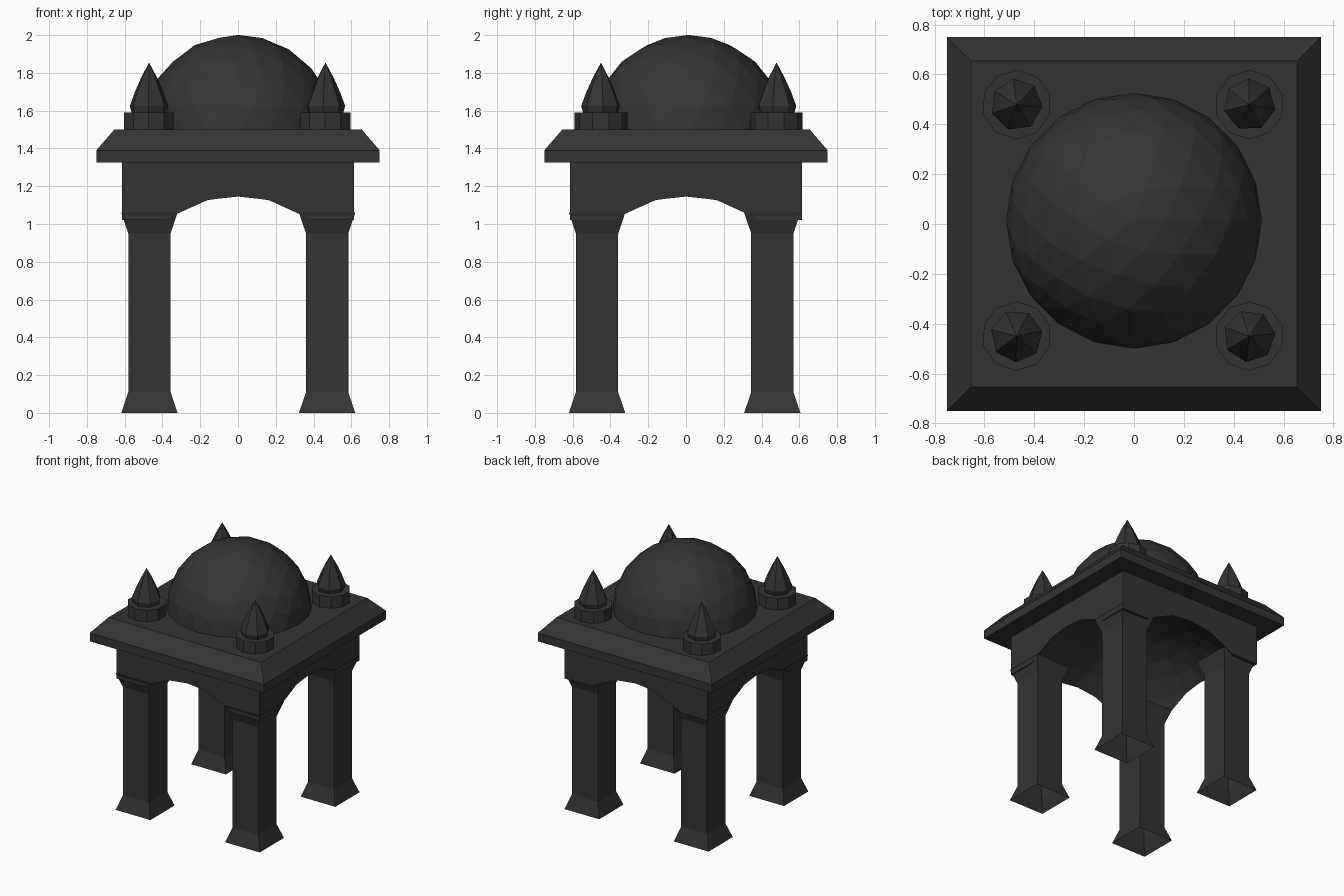
import bpy, bmesh, math

if "Cube" in bpy.data.objects:
    bpy.data.objects.remove(bpy.data.objects["Cube"])

stone = bpy.data.materials.new("dark_stone")
stone.diffuse_color = (0.034, 0.034, 0.034, 1)
stone.use_nodes = True
stone.node_tree.nodes["Principled BSDF"].inputs["Base Color"].default_value = stone.diffuse_color


def finish(name, bm, loc=(0, 0, 0)):
    me = bpy.data.meshes.new(name)
    bm.to_mesh(me)
    bm.free()
    me.materials.append(stone)
    ob = bpy.data.objects.new(name, me)
    ob.location = loc
    bpy.context.collection.objects.link(ob)
    return ob


def lathe(name, profile, sides, loc=(0, 0, 0), turn=0.0, bottom=True, top=True):
    """Stack of regular polygons from (radius, z) pairs; radius 0 makes a tip."""
    bm = bmesh.new()
    rings = []
    for r, z in profile:
        n = sides if r else 1
        rings.append([bm.verts.new((r * math.cos(turn + math.tau * i / sides),
                                    r * math.sin(turn + math.tau * i / sides), z))
                      for i in range(n)])
    for a, b in zip(rings, rings[1:]):
        for i in range(sides):
            j = (i + 1) % sides
            if len(b) == 1:
                bm.faces.new((a[i], a[j], b[0]))
            else:
                bm.faces.new((a[i], a[j], b[j], b[i]))
    if bottom:
        bm.faces.new(rings[0][::-1])
    if top and len(rings[-1]) > 1:
        bm.faces.new(rings[-1])
    return finish(name, bm, loc)


def square(name, profile, loc=(0, 0, 0), **caps):
    """Square stack from (half width, z) pairs."""
    return lathe(name, [(h * math.sqrt(2), z) for h, z in profile], 4, loc, math.pi / 4, **caps)


# Entablature and sloped roof slab in one piece
roof = square("arched_beam_and_roof", [(0.615, 1.02), (0.615, 1.325), (0.75, 1.325),
                                       (0.75, 1.39), (0.655, 1.5)])

# Spherical vault cut from below, which leaves an arch on every side
bm = bmesh.new()
bmesh.ops.create_uvsphere(bm, u_segments=24, v_segments=20, radius=0.893)
vault = finish("vault_cutter", bm, (0, 0, 0.5))
vault.hide_render = True
vault.hide_viewport = True
cut = roof.modifiers.new("vault", 'BOOLEAN')
cut.operation = 'DIFFERENCE'
cut.solver = 'EXACT'
cut.object = vault

# Dome: faceted upper half of an icosphere, open underneath
bm = bmesh.new()
bmesh.ops.create_icosphere(bm, subdivisions=3, radius=0.513)
bmesh.ops.bisect_plane(bm, geom=bm.verts[:] + bm.edges[:] + bm.faces[:],
                       plane_co=(0, 0, 0), plane_no=(0, 0, 1), clear_inner=True)
finish("dome", bm, (0, 0.013, 1.488))

# Four open-ended columns with flared feet and capitals, and four roof finials
for side, sx in (("left", -1), ("right", 1)):
    for end, sy in (("front", -1), ("back", 1)):
        tag = side + "_" + end
        square("column_" + tag,
               [(0.149, 0), (0.112, 0.11), (0.112, 0.95), (0.149, 1.06)],
               (-0.469 if sx < 0 else 0.472, -0.471 if sy < 0 else 0.457, 0),
               bottom=False)
        spot = (-0.471 if sx < 0 else 0.463, -0.45 if sy < 0 else 0.479, 0)
        lathe("finial_base_" + tag, [(0.139, 1.5), (0.139, 1.59)], 10, spot, 0.3, bottom=False)
        lathe("finial_" + tag,
              [(0.095, 1.59), (0.105, 1.625), (0.077, 1.7), (0.043, 1.775), (0, 1.855)],
              7, spot, 0.4 * sx + 0.3 * sy, bottom=False)
